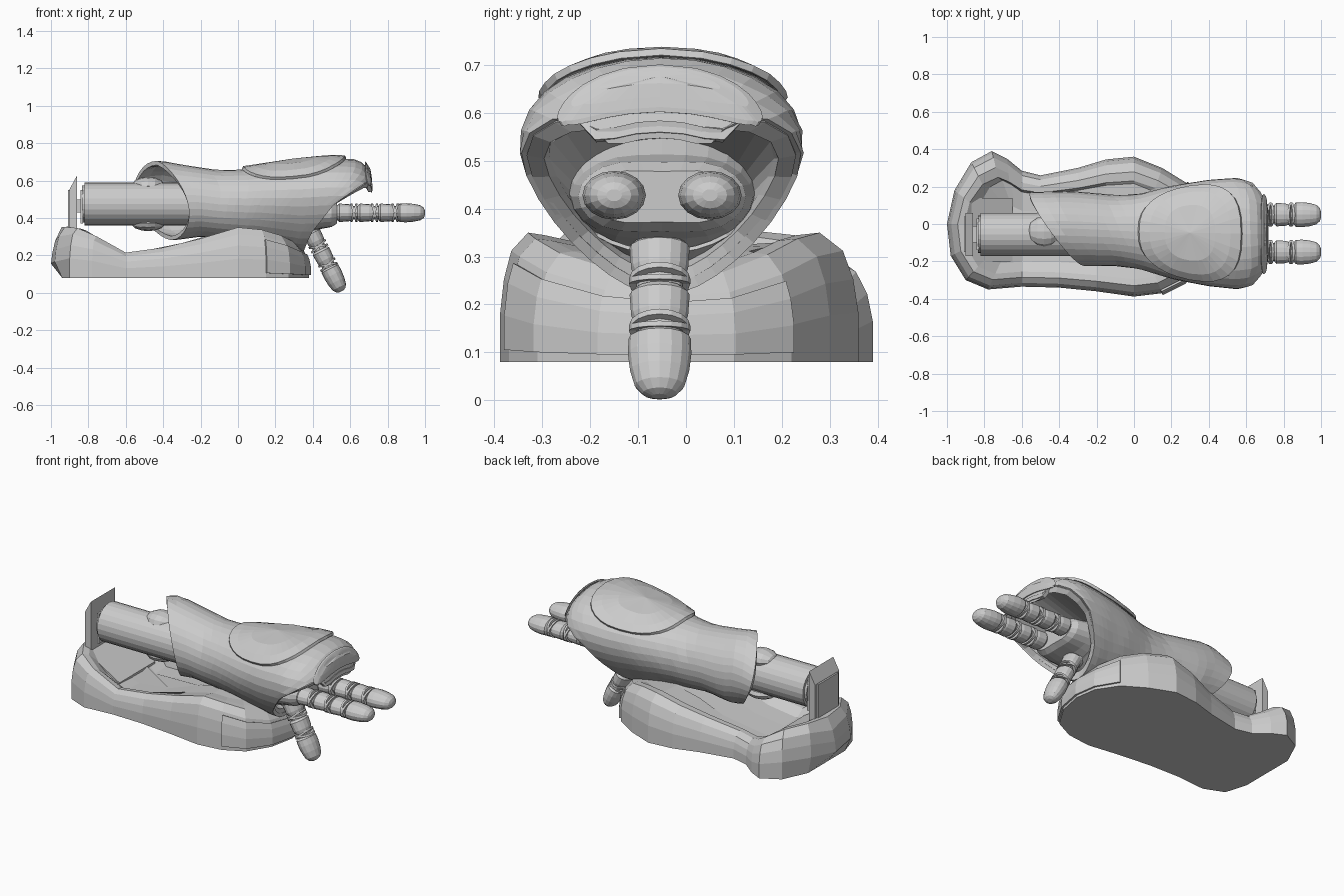
import bpy, bmesh
from math import sin, cos, pi, radians, tau
from mathutils import Matrix, Vector

if "Cube" in bpy.data.objects:
    bpy.data.objects.remove(bpy.data.objects["Cube"])


def lerp(table, x):
    if x <= table[0][0]:
        return table[0][1]
    for (a, p), (b, q) in zip(table, table[1:]):
        if x <= b:
            return p + (q - p) * (x - a) / (b - a)
    return table[-1][1]


def loft(name, rings, closed=True, caps=True, thick=0, offset=0, matrix=None):
    """Skin a list of equal-length point rings."""
    bm = bmesh.new()
    vs = [[bm.verts.new(p) for p in r] for r in rings]
    n = len(rings[0])
    for a, b in zip(vs, vs[1:]):
        for i in range(n if closed else n - 1):
            j = (i + 1) % n
            bm.faces.new((a[i], a[j], b[j], b[i]))
    if caps:
        bm.faces.new(vs[0])
        bm.faces.new(vs[-1])
    bmesh.ops.recalc_face_normals(bm, faces=bm.faces)
    me = bpy.data.meshes.new(name)
    bm.to_mesh(me)
    bm.free()
    ob = bpy.data.objects.new(name, me)
    bpy.context.collection.objects.link(ob)
    if matrix:
        ob.matrix_world = matrix
    if thick:
        m = ob.modifiers.new("thickness", "SOLIDIFY")
        m.thickness, m.offset = thick, offset
    return ob


def oval(x, cy, cz, ry, rz, n=16, pinch=0):
    """Cross-section ring; pinch dents the top and bottom middle."""
    return [(x, cy + ry * cos(a), cz + rz * sin(a) * (1 - pinch * abs(sin(a)) ** 6))
            for a in (tau * k / n for k in range(n))]


# ---- base: outline rings stepped inward, heights follow a side profile
outline = [(-1, 0), (-.98, -.17), (-.9, -.3), (-.78, -.35), (-.6, -.335), (-.4, -.34), (-.2, -.36),
           (0, -.388), (.15, -.37), (.27, -.31), (.35, -.18), (.38, -.03), (.36, .1), (.28, .22),
           (.15, .3), (0, .36), (-.15, .345), (-.3, .3), (-.5, .26), (-.6, .285), (-.68, .35),
           (-.76, .39), (-.87, .33), (-.96, .18)]
height = [(-1, .28), (-.95, .35), (-.9, .355), (-.8, .335), (-.7, .26), (-.6, .215), (-.45, .23),
          (-.2, .29), (-.08, .335), (0, .35), (.15, .335), (.25, .3), (.38, .225)]


def base_ring(pts, s, f, drop=0, grow=0):
    out = []
    for x, y in pts:
        sx = max(-.62, min(0, x))          # shrink towards a central spine
        sy = 1 - (1 - s) * 1.5 if y > 0 and s > .7 else s
        px, py = sx + (x - sx) * (s + grow), y * (sy + grow)
        if f == 0:
            px = max(px, -.94)             # undercut at the rear
        out.append((px, py, .08 + (lerp(height, px) - .08) * f - drop * (px < -.2)))
    return out


loft("base", [base_ring(outline, 1, 0), base_ring(outline, 1, .38), base_ring(outline, .98, .64),
              base_ring(outline, .94, .86), base_ring(outline, .85, 1), base_ring(outline, .76, .98),
              base_ring(outline, .6, .93, .03), base_ring(outline, .25, .9, .03)])
loft("base_end_panel", [base_ring(outline[8:14], s, f, 0, .012) for s, f in
                        ((1, .1), (1, .38), (.98, .64), (.95, .8))],
     closed=False, caps=False, thick=.012)

# ---- forearm and hand shell: egg-shaped sections with slanted open ends
mid_y = [(-.57, -.02), (-.3, -.025), (0, -.04), (.2, -.045), (.5, -.05), (.72, -.055)]
half_w = [(-.57, .19), (-.35, .2), (-.1, .19), (.02, .2), (.2, .25), (.4, .285), (.55, .298),
          (.63, .28), (.69, .23), (.72, .2)]
z_low = [(-.57, .32), (-.35, .28), (-.2, .3), (.1, .27), (.33, .22)]
z_top = [(-.57, .65), (-.5, .69), (-.43, .71), (-.3, .685), (-.1, .655), (.05, .66), (.3, .698),
         (.5, .718), (.62, .715), (.68, .69), (.705, .65), (.72, .56)]
front_edge = [(-1, .35), (-.6, .39), (0, .51), (.3, .61), (.45, .655), (.65, .695), (.85, .72)]


def shell_point(x, a, grow=0):
    s, c = sin(a), cos(a)
    egg = .3 * max(0, min(1, (x + .1) / .4))
    lo, hi = lerp(z_low, x), lerp(z_top, x)
    y = (lerp(half_w, x) * (1 - .13 * egg) + grow) * c * (1 + egg * s)
    return (x, lerp(mid_y, x) + y, (lo + hi) / 2 + ((hi - lo) / 2 + grow) * s)


angles = [tau * i / 32 for i in range(32)]
rings = []
for k in range(23):
    t = 1 - (1 - k / 22) ** 1.25
    ring = []
    for a in angles:
        left = -.41 - .14 * cos(a) - .05 * sin(a)
        ring.append(shell_point(left + (lerp(front_edge, sin(a)) - left) * t, a))
    rings.append(ring)
loft("arm_shell", rings, caps=False, thick=.022, offset=-1)

# ---- recessed lining between the shell rim and the palm
rim = [[shell_point(lerp(front_edge, sin(a)) - d, a, g) for a in angles]
       for d, g in ((.006, -.012), (.006, -.045), (.05, -.055))]
loft("hand_opening_lining", rim + [oval(.37, -.05, .43, .19, .12, 32)], caps=False, thick=.008)


def shell_patch(name, cx, rx, spread, grow, thick, flare=0):
    """Rounded pad lying on the shell surface."""
    rows = []
    for r, g in ((1.02, grow * .2), (1, grow), (.8, grow * 1.1), (.5, grow * 1.1), (.002, grow * 1.1)):
        row = []
        for a in angles:
            c, s = cos(a), sin(a)
            u = abs(c) ** .8 * (1 if c > 0 else -1)
            v = abs(s) ** .8 * (1 if s > 0 else -1)
            row.append(shell_point(cx + rx * u * r, pi / 2 + spread * v * r * (1 + flare * c), g))
        rows.append(row)
    loft(name, rows, caps=False, thick=thick)


shell_patch("back_of_hand_pad", .3, .27, radians(50), .015, .008, -.04)
shell_patch("knuckle_panel", .697, .016, radians(52), .01, .006)

# ---- palm with a pinched front face
loft("palm", [oval(.2, -.05, .45, .19, .15, 24), oval(.34, -.05, .44, .2, .13, 24),
              oval(.42, -.05, .425, .19, .1, 24, .12), oval(.5, -.05, .425, .175, .09, 24, .2),
              oval(.53, -.05, .425, .15, .07, 24, .25)])


# ---- fingers: rounded phalanges over a thinner core, tip at the local origin
def finger(name, tip, angle, joints):
    m = Matrix.Translation(Vector(tip)) @ Matrix.Rotation(radians(angle), 4, 'Y')
    bones = [(-.47, -.39), (-.36, -.28), (-.25, -.17)][-joints:]
    start = bones[0][0] - .02
    loft(name + "_core", [oval(x, 0, 0, .048, .036, 12) for x in (start, -.08)], matrix=m)
    for i, (a, b) in enumerate(bones):
        prof = [(a, .8), (a + .012, .98), ((a + b) / 2, .95), (b - .02, .93), (b, .82)]
        loft(f"{name}_bone_{i + 1}", [oval(x, 0, 0, .064 * s, .05 * s) for x, s in prof], matrix=m)
        # pair of slanted bands crossing the joint
        for tag, lean in (("a", .28), ("b", -.28)):
            band = [[(x + lean * p[2], p[1], p[2]) for p in oval(x, 0, 0, .064, .05)]
                    for x in (b + .004, b + .016)]
            loft(f"{name}_band_{i + 1}{tag}", band, matrix=m)
    prof = [(-.145, .8), (-.135, 1), (-.1, 1.02), (-.06, .95), (-.025, .8), (-.007, .55), (0, .25)]
    loft(name + "_tip", [oval(x, 0, 0, .065 * s, .05 * s) for x, s in prof], matrix=m)


for label, y in (("left", .05), ("right", -.15)):
    finger(label + "_finger", (1, y, .428), 0, 3)
finger("thumb", (.553, -.055, .008), 63, 2)
loft("thumb_root", [[(.36 + .1 * k + .3 * (.3 - p[2]), p[1], p[2] + .02 - .05 * k)
                     for p in oval(0, -.055, .31, .06 - .006 * k, .05)] for k in (-.3, .3, .7)])

# ---- forearm tube and its end collar
tube = [(-.835, .1), (-.82, .1), (-.82, .115), (-.2, .115), (.25, .1)]
loft("forearm_tube", [oval(x, -.055, .475, r, r, 24) for x, r in tube])


def slab(name, x0, x1, y0, y1, z0, z1, rise=0):
    """Box with an optional slanted top."""
    loft(name, [[(x0, y, z0), (x1, y, z0), (x1, y, z1 + rise), (x0, y, z1)] for y in (y0, y1)])


slab("tube_end_plate", -.842, -.828, -.14, .03, .37, .55)
slab("rear_bracket_plate", -.9, -.862, -.17, .06, .33, .555, .07)
slab("rear_bracket_outer", -.91, -.9, -.15, .04, .35, .55)
slab("rear_bracket_wedge", -.87, -.65, -.2, .14, .15, .335, -.13)
slab("bracket_pin", -.88, -.83, -.1, -.01, .43, .5)

# ---- rounded fittings on the tube inside the sleeve
for label, z, h in (("upper", .57, .05), ("lower", .37, .04)):
    prof = [(-1, .1), (-.8, .6), (-.4, .92), (0, 1), (.4, .92), (.8, .6), (1, .1)]
    loft(label + "_tube_fitting", [oval(-.48 + .09 * u, -.04, z, .08 * s, h * s, 12) for u, s in prof])
